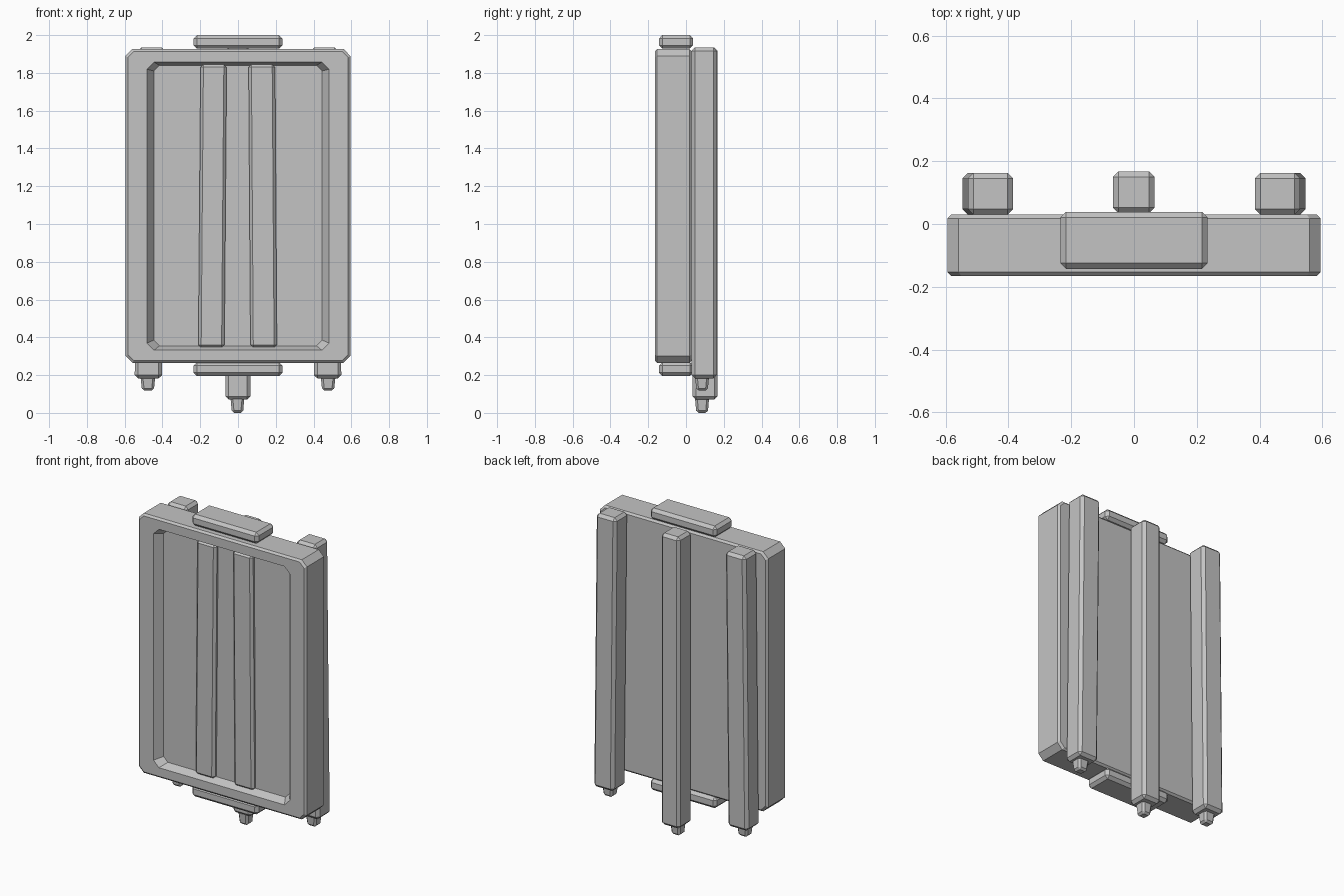
import bpy, bmesh

if "Cube" in bpy.data.objects:
    bpy.data.objects.remove(bpy.data.objects["Cube"])

grey = bpy.data.materials.new("plain grey")
grey.diffuse_color = (0.55, 0.55, 0.55, 1)
grey.use_nodes = True
grey.node_tree.nodes["Principled BSDF"].inputs["Base Color"].default_value = grey.diffuse_color


def finish(bm, name):
    bmesh.ops.recalc_face_normals(bm, faces=bm.faces)
    me = bpy.data.meshes.new(name)
    bm.to_mesh(me)
    bm.free()
    me.materials.append(grey)
    ob = bpy.data.objects.new(name, me)
    bpy.context.collection.objects.link(ob)
    return ob


def block(name, x, y, z, bevel, lean=0.0, taper=1.0):
    """Bevelled box; taper narrows the bottom, lean shifts the top in x."""
    bm = bmesh.new()
    bmesh.ops.create_cube(bm, size=1)
    cx, cy = sum(x) / 2, sum(y) / 2
    for v in bm.verts:
        t = v.co.z + 0.5
        k = taper + (1 - taper) * t
        v.co = (cx + v.co.x * (x[1] - x[0]) * k + lean * t,
                cy + v.co.y * (y[1] - y[0]) * k,
                z[0] + (z[1] - z[0]) * t)
    bmesh.ops.bevel(bm, geom=bm.edges[:], offset=bevel, segments=1,
                    profile=0.5, affect='EDGES')
    return finish(bm, name)


def ring(bm, hw, z0, z1, c, y):
    """Rectangle with cut corners in the xz plane."""
    pts = [(-hw + c, z0), (hw - c, z0), (hw, z0 + c), (hw, z1 - c),
           (hw - c, z1), (-hw + c, z1), (-hw, z1 - c), (-hw, z0 + c)]
    return [bm.verts.new((px, y, pz)) for px, pz in pts]


# main panel: flat back, bevelled rim, recessed front
bm = bmesh.new()
rings = [ring(bm, *r) for r in (
    (0.583, 0.277, 1.914, 0.032, 0.030),
    (0.595, 0.265, 1.926, 0.036, 0.018),
    (0.595, 0.265, 1.926, 0.036, -0.153),
    (0.583, 0.277, 1.914, 0.032, -0.165),
    (0.482, 0.332, 1.857, 0.038, -0.165),
    (0.446, 0.355, 1.840, 0.030, -0.115))]
bm.faces.new(rings[0])
bm.faces.new(rings[-1])
for a, b in zip(rings, rings[1:]):
    for i in range(8):
        j = (i + 1) % 8
        bm.faces.new((a[i], a[j], b[j], b[i]))
finish(bm, "panel")

# caps above and below the panel
block("top_cap", (-0.235, 0.235), (-0.143, 0.038), (1.928, 2.0), 0.018)
block("bottom_cap", (-0.235, 0.235), (-0.143, 0.038), (0.195, 0.268), 0.018)

# two raised slats inside the recess
block("left_slat", (-0.21, -0.072), (-0.142, -0.09), (0.345, 1.845), 0.015, 0.012)
block("right_slat", (0.066, 0.206), (-0.142, -0.09), (0.345, 1.845), 0.015, -0.010)

# rails on the back, each ending in a tapered peg
block("middle_rail", (-0.067, 0.066), (0.034, 0.168), (0.07, 1.935), 0.018)
block("middle_peg", (-0.04, 0.034), (0.047, 0.123), (0.0, 0.085), 0.012, 0, 0.8)
for side, s in (("left", -1), ("right", 1)):
    xs = sorted((s * 0.403, s * 0.547))
    block(side + "_rail", xs, (0.03, 0.163), (0.182, 1.935), 0.018, -s * 0.018)
    xs = sorted((s * 0.437, s * 0.517))
    block(side + "_peg", xs, (0.047, 0.123), (0.118, 0.2), 0.012, 0, 0.78)
